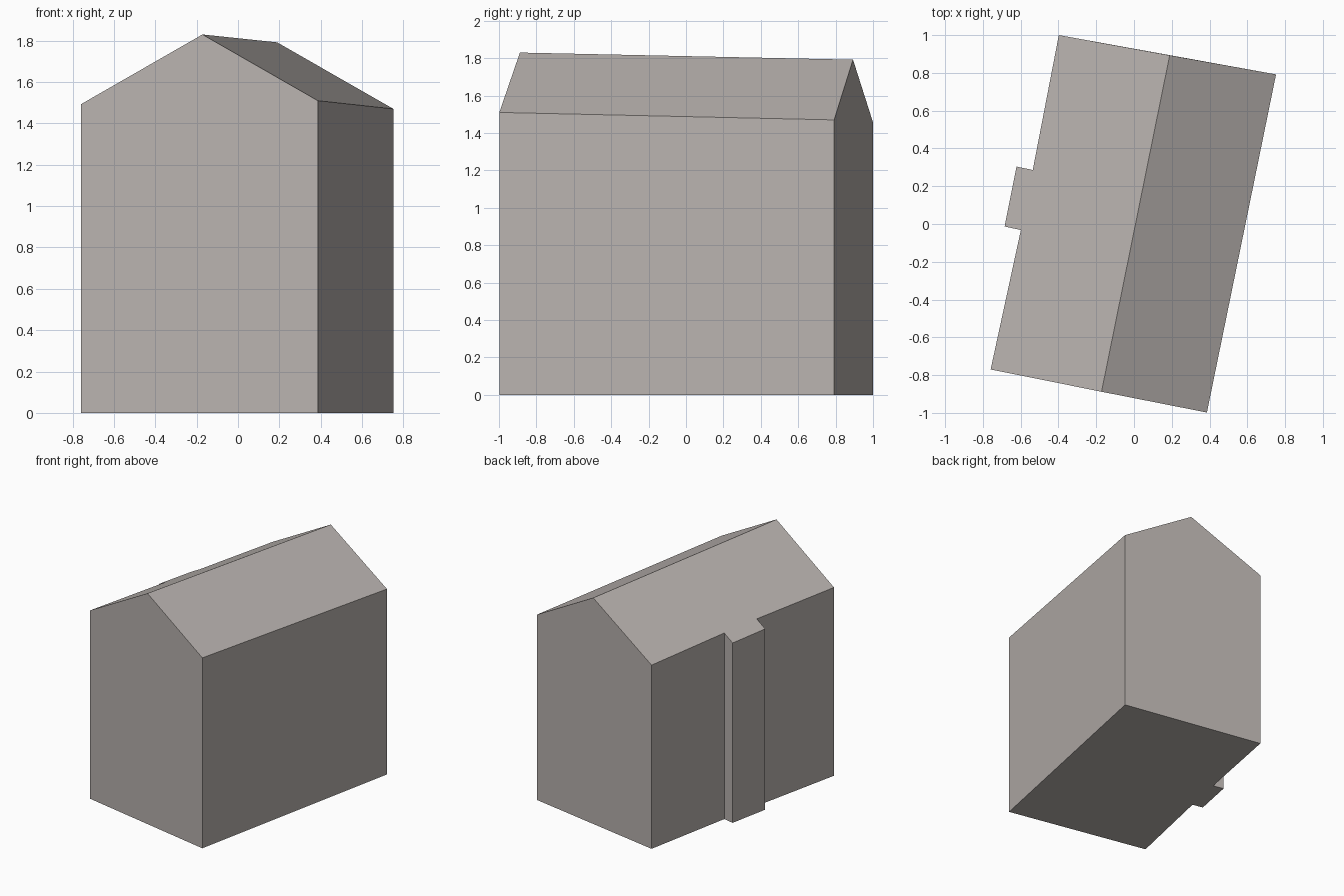
import bpy, bmesh
from mathutils import Vector
from mathutils.geometry import normal

if "Cube" in bpy.data.objects:
    bpy.data.objects.remove(bpy.data.objects["Cube"])

# Ridge ends and one eave corner per roof slope
ridge_front = Vector((-0.172, -0.888, 1.83))
ridge_back = Vector((0.189, 0.893, 1.792))
left_eave = Vector((-0.759, -0.77, 1.493))
right_eave = Vector((0.386, -0.998, 1.51))


def on_slope(xy, eave):
    """Lift a footprint point onto the roof slope through the ridge and eave."""
    n = normal((ridge_front, ridge_back, eave))
    z = eave.z - (n.x * (xy[0] - eave.x) + n.y * (xy[1] - eave.y)) / n.z
    return Vector((xy[0], xy[1], z))


# Footprint: right wall front to back, then left wall back to front with its bay
right = [(0.386, -0.998), (0.752, 0.792)]
left = [(-0.398, 1.0), (-0.536, 0.286), (-0.622, 0.304),
        (-0.685, -0.013), (-0.599, -0.032), (-0.759, -0.77)]

bm = bmesh.new()
base = [bm.verts.new((x, y, 0)) for x, y in right + left]
top = [bm.verts.new(on_slope(p, right_eave)) for p in right]
top += [bm.verts.new(on_slope(p, left_eave)) for p in left]
rf, rb = bm.verts.new(ridge_front), bm.verts.new(ridge_back)

# Floor, walls and gables
bm.faces.new(base[::-1])
count = len(base)
gable_peak = {1: rb, count - 1: rf}
for i in range(count):
    j = (i + 1) % count
    peak = [gable_peak[i]] if i in gable_peak else []
    bm.faces.new([base[i], base[j], top[j]] + peak + [top[i]])

# Roof slopes, the left one running out over the bay
bm.faces.new([top[0], top[1], rb, rf])
bm.faces.new(top[2:] + [rf, rb])
bmesh.ops.recalc_face_normals(bm, faces=bm.faces)

mesh = bpy.data.meshes.new("house")
bm.to_mesh(mesh)
bm.free()
house = bpy.data.objects.new("house", mesh)
bpy.context.collection.objects.link(house)

stone = bpy.data.materials.new("warm grey")
stone.diffuse_color = (0.48, 0.445, 0.425, 1)
stone.use_nodes = True
stone.node_tree.nodes["Principled BSDF"].inputs["Base Color"].default_value = stone.diffuse_color
mesh.materials.append(stone)
